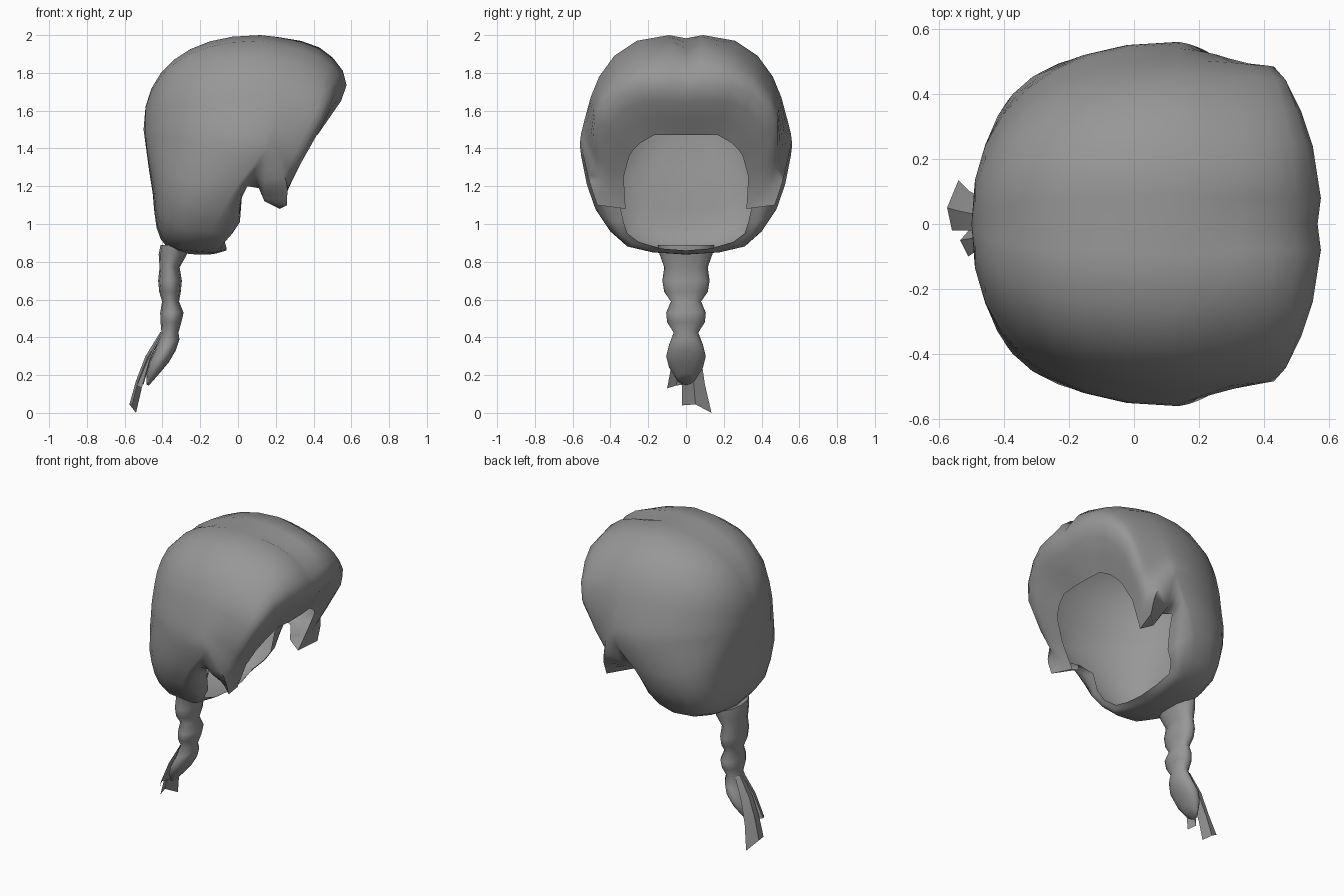
import bpy, bmesh, math
from mathutils import Vector

if "Cube" in bpy.data.objects:
    bpy.data.objects.remove(bpy.data.objects["Cube"])

hair = bpy.data.materials.new("hair_grey")
hair.diffuse_color = (0.31, 0.31, 0.31, 1)
hair.use_nodes = True
hair.node_tree.nodes["Principled BSDF"].inputs["Base Color"].default_value = hair.diffuse_color


def finish(name, bm, angle=60):
    bmesh.ops.recalc_face_normals(bm, faces=bm.faces)
    me = bpy.data.meshes.new(name)
    bm.to_mesh(me)
    bm.free()
    me.materials.append(hair)
    ob = bpy.data.objects.new(name, me)
    bpy.context.collection.objects.link(ob)
    bpy.ops.object.select_all(action='DESELECT')
    ob.select_set(True)
    bpy.context.view_layer.objects.active = ob
    bpy.ops.object.shade_smooth_by_angle(angle=math.radians(angle))
    return ob


def catmull(pts, t):
    """Point on a smooth curve through pts[1:], pts[0] only steers the start."""
    n = len(pts) - 2
    i = min(int(t * n), n - 1)
    f = t * n - i
    p0, p1, p2 = pts[i], pts[i + 1], pts[i + 2]
    p3 = pts[i + 3] if i + 3 < len(pts) else p2 * 2 - p1
    return 0.5 * (2 * p1 + (p2 - p0) * f + (2 * p0 - 5 * p1 + 4 * p2 - p3) * f * f
                  + (3 * p1 - p0 - 3 * p2 + p3) * f ** 3)


# Half of the cap, from the parting round to the nape.
# Each strand runs from its widest point over the front to the hairline.
crown = [
    [(.12, 0, 1.983), (.43, 0, 1.89), (.565, 0, 1.72), (.42, 0, 1.47)],
    [(.12, .09, 2.0), (.43, .08, 1.935), (.575, .08, 1.735), (.42, .06, 1.47)],
    [(.12, .26, 1.97), (.42, .25, 1.89), (.55, .24, 1.73), (.41, .17, 1.47)],
    [(.13, .38, 1.89), (.40, .36, 1.82), (.515, .345, 1.69), (.39, .24, 1.43)],
    [(.13, .46, 1.78), (.39, .45, 1.71), (.475, .425, 1.60), (.37, .28, 1.39)],
    [(.14, .505, 1.67), (.37, .49, 1.61), (.435, .465, 1.52), (.35, .30, 1.36)],
    [(.14, .54, 1.54), (.29, .51, 1.43), (.34, .46, 1.35), (.29, .33, 1.25)],
]
# Sideburn: front inner, front outer and back corners, then the ear notch
nape = [
    [(.14, .555, 1.48), (.27, .47, 1.27), (.22, .32, 1.08)],
    [(.14, .56, 1.44), (.25, .515, 1.24), (.26, .47, 1.10)],
    [(.13, .56, 1.40), (.14, .48, 1.21), (.14, .35, 1.12)],
    [(.11, .555, 1.36), (.10, .49, 1.25), (.11, .40, 1.19)],
    [(.08, .545, 1.31), (.06, .50, 1.24), (.05, .42, 1.20)],
    [(.00, .525, 1.21), (.02, .45, 1.16), (.02, .36, 1.14)],
    [(-.08, .48, 1.08), (-.01, .41, 1.02), (.01, .33, 1.01)],
    [(-.14, .40, .96), (-.05, .36, .94), (-.03, .31, .95)],
    [(-.18, .32, .89), (-.10, .30, .88), (-.07, .25, .905)],
    [(-.22, .18, .855), (-.12, .17, .85), (-.06, .13, .87)],
    [(-.24, 0, .84), (-.14, 0, .84), (-.06, 0, .86)],
]
POLE = Vector((-.50, 0, 1.50))


def strand(row):
    pts = [Vector(p) for p in row]
    s = pts[0]
    out = []
    # rounded back of the head, boxier and pinched in towards the nape
    low = min(1, max(0, (1.4 - s.z) / .5))
    e = 2 / (2.3 + .6 * low)
    for j in range(1, 8):
        a = j / 8 * math.pi / 2
        c, d = math.cos(a) ** e, math.sin(a) ** e
        p = POLE.lerp(s, d)
        p.x = s.x - (s.x - POLE.x) * c + .035 * low * math.sin(math.pi * d) ** 2
        out.append(p)
    # front sweep to the hairline
    steer = [out[-1]] + pts
    return out + [catmull(steer, j / 9) for j in range(10)]


half = [strand(r) for r in crown + nape]
mirrored = [[Vector((p.x, -p.y, p.z)) for p in s] for s in half[-2:0:-1]]
bm = bmesh.new()
pole = bm.verts.new(POLE)
cols = [[bm.verts.new(p) for p in s] for s in half + mirrored]
for a, b in zip(cols, cols[1:] + cols[:1]):
    bm.faces.new((pole, a[0], b[0]))
    for j in range(len(a) - 1):
        bm.faces.new((a[j], a[j + 1], b[j + 1], b[j]))
# closed undersides of the sideburns
k = len(crown)
bm.faces.new([cols[i][-1] for i in (k, k + 1, k + 2)])
bm.faces.new([cols[-i][-1] for i in (k, k + 1, k + 2)])
finish("hair_cap", bm, 65)

# Braid: stacked ellipses (centre x, z, half depth, half width)
rings = [(-.34, .89, .07, .15), (-.345, .84, .075, .14), (-.362, .77, .053, .115),
         (-.36, .70, .063, .125), (-.36, .64, .057, .115), (-.357, .59, .045, .08),
         (-.35, .53, .062, .105), (-.355, .48, .055, .10), (-.36, .425, .045, .065),
         (-.375, .36, .065, .09), (-.40, .30, .07, .105), (-.425, .24, .06, .09),
         (-.45, .18, .035, .05)]
bm = bmesh.new()
N = 12
loops = []
for x, z, d, w in rings:
    loops.append([bm.verts.new((x + d * math.cos(k * math.tau / N),
                                w * math.sin(k * math.tau / N),
                                z + (.03 * math.cos(k * math.tau / N) if z < .4 else 0)))
                  for k in range(N)])
tip = bm.verts.new((-.472, 0, .145))
for a, b in zip(loops, loops[1:]):
    for k in range(N):
        bm.faces.new((a[k], a[(k + 1) % N], b[(k + 1) % N], b[k]))
for k in range(N):
    bm.faces.new((loops[-1][k], loops[-1][(k + 1) % N], tip))
finish("braid", bm)


# Ribbon tails: thin strips given as left, middle and right edge points
def ribbon(name, rows):
    bm = bmesh.new()
    vs = [[bm.verts.new(p) for p in r] for r in rows]
    for a, b in zip(vs, vs[1:]):
        for k in range(len(a) - 1):
            bm.faces.new((a[k], a[k + 1], b[k + 1], b[k]))
    finish(name, bm, 30)


ribbon("long_ribbon_tail", [
    [(-.40, -.02, .42), (-.41, .02, .43), (-.40, .05, .42)],
    [(-.48, -.02, .29), (-.49, .03, .30), (-.465, .08, .29)],
    [(-.53, -.02, .16), (-.54, .04, .17), (-.505, .10, .15)],
    [(-.56, -.02, .04), (-.575, .05, .045), (-.54, .135, 0)]])
ribbon("short_ribbon_tail", [
    [(-.40, -.04, .42), (-.41, -.01, .42), (-.40, .01, .42)],
    [(-.465, -.07, .29), (-.475, -.04, .29), (-.46, -.01, .29)],
    [(-.51, -.10, .13), (-.535, -.05, .145), (-.50, -.01, .15)]])
